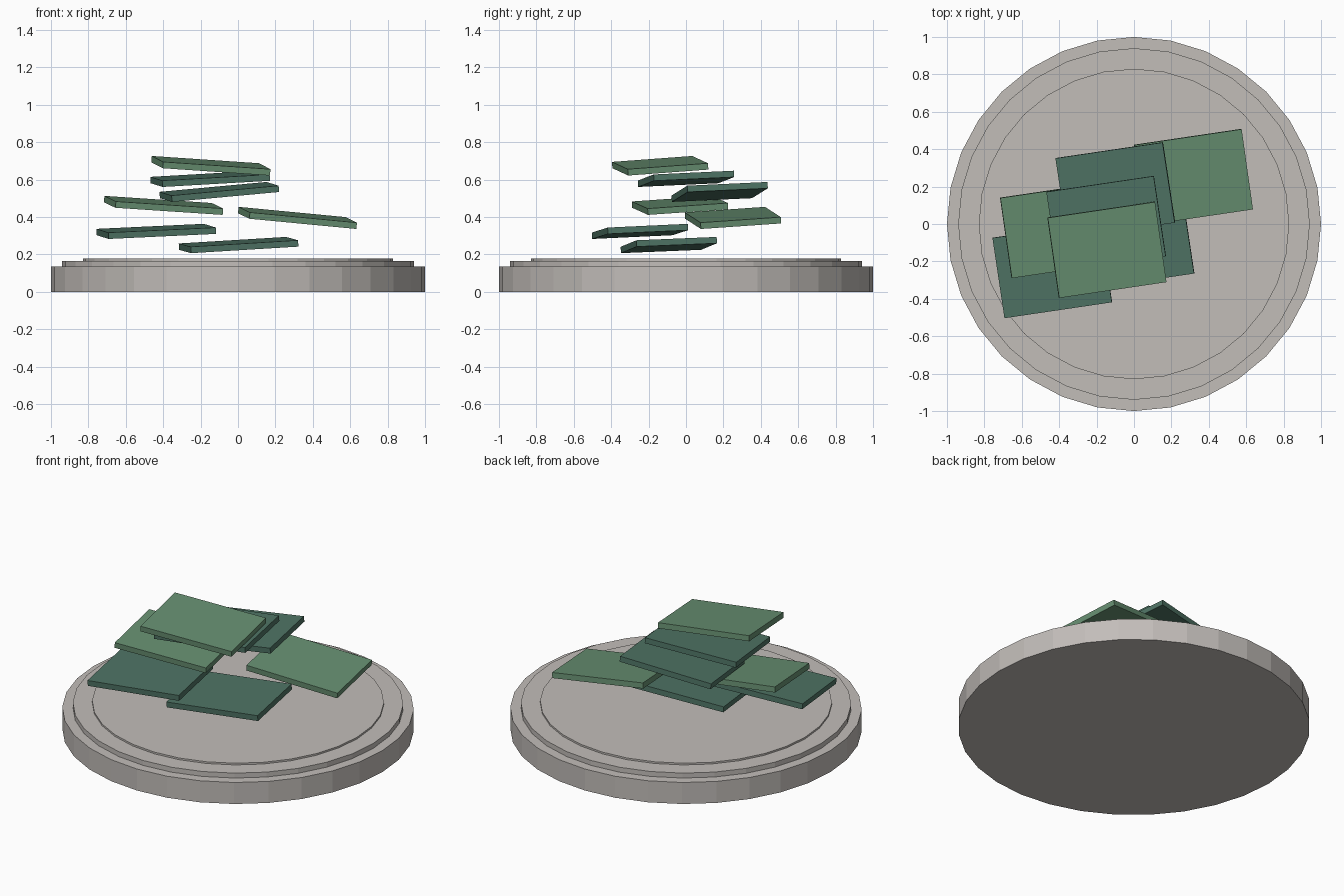
import bpy, bmesh, math
from mathutils import Matrix, Vector

if "Cube" in bpy.data.objects:
    bpy.data.objects.remove(bpy.data.objects["Cube"])


def material(name, rgb):
    m = bpy.data.materials.new(name)
    m.diffuse_color = (*rgb, 1.0)
    m.use_nodes = True
    m.node_tree.nodes["Principled BSDF"].inputs["Base Color"].default_value = m.diffuse_color
    return m


STONE = material("warm_grey_stone", (0.54, 0.51, 0.485))
LIGHT = material("light_green", (0.135, 0.275, 0.165))
DARK = material("dark_green", (0.077, 0.172, 0.128))


def add_object(name, bm, mat):
    bmesh.ops.recalc_face_normals(bm, faces=bm.faces)
    mesh = bpy.data.meshes.new(name)
    bm.to_mesh(mesh)
    bm.free()
    mesh.materials.append(mat)
    ob = bpy.data.objects.new(name, mesh)
    bpy.context.collection.objects.link(ob)
    return ob


# Round stepped base: stacked rings of a 32-sided lathe
SIDES = 32
profile = [(1.0, 0.0), (1.0, 0.135), (0.94, 0.135),
           (0.94, 0.166), (0.83, 0.166), (0.83, 0.177)]
bm = bmesh.new()
rings = []
for r, z in profile:
    angles = [2 * math.pi * i / SIDES for i in range(SIDES)]
    rings.append([bm.verts.new((r * math.cos(a), r * math.sin(a), z)) for a in angles])
for low, high in zip(rings, rings[1:]):
    for i in range(SIDES):
        j = (i + 1) % SIDES
        bm.faces.new((low[i], low[j], high[j], high[i]))
bm.faces.new(rings[0][::-1])
bm.faces.new(rings[-1])
add_object("stepped_base", bm, STONE)

# Floating tilted slabs, all sharing one size and heading
WIDTH, DEPTH, THICK = 0.581, 0.434, 0.034
YAW = math.radians(8.4)


def slab(name, centre, rise_x, rise_y, mat):
    """rise_x / rise_y: height gained across the slab's width and depth."""
    u = Vector((math.cos(YAW), math.sin(YAW), rise_x / WIDTH)).normalized()
    v = Vector((-math.sin(YAW), math.cos(YAW), rise_y / DEPTH))
    n = u.cross(v).normalized()
    v = n.cross(u)
    rot = Matrix((u, v, n)).transposed().to_4x4()
    bm = bmesh.new()
    bmesh.ops.create_cube(bm, size=1.0)
    bmesh.ops.scale(bm, vec=(WIDTH, DEPTH, THICK), verts=bm.verts)
    ob = add_object(name, bm, mat)
    ob.matrix_world = Matrix.Translation(centre) @ rot


slabs = [
    ((0.003, -0.092, 0.250), 0.035, 0.018, DARK),
    ((-0.437, -0.246, 0.323), 0.027, 0.020, DARK),
    ((0.318, 0.251, 0.395), -0.055, 0.030, LIGHT),
    ((-0.398, -0.032, 0.462), -0.038, 0.030, LIGHT),
    ((-0.100, 0.180, 0.534), 0.053, 0.020, DARK),
    ((-0.149, 0.000, 0.604), 0.033, 0.020, DARK),
    ((-0.145, -0.138, 0.674), -0.039, 0.032, LIGHT),
]
for i, (centre, rx, ry, mat) in enumerate(slabs, 1):
    slab(f"floating_slab_{i}", centre, rx, ry, mat)
